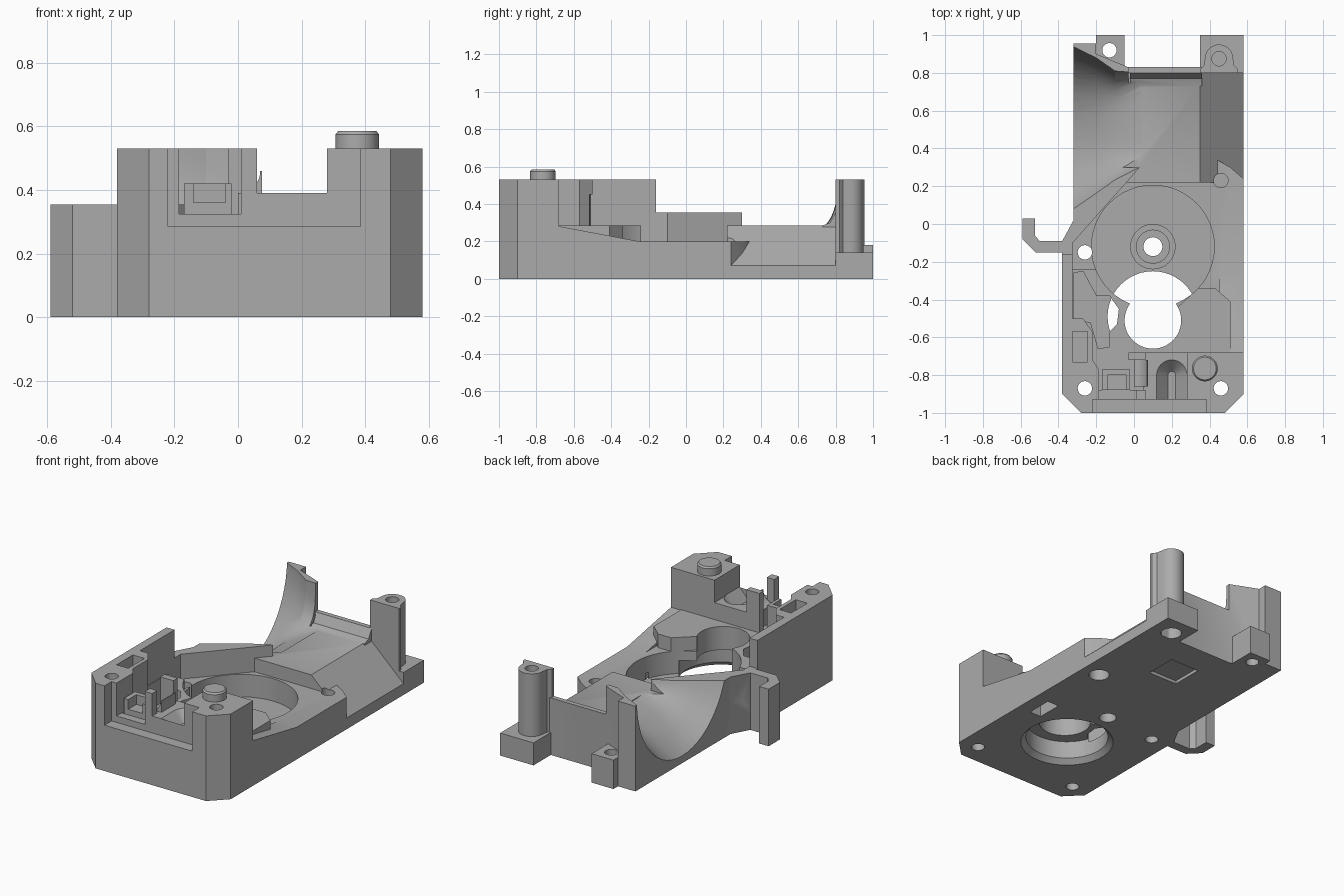
import bpy, bmesh
from math import sin, cos, pi

if "Cube" in bpy.data.objects:
    bpy.data.objects.remove(bpy.data.objects["Cube"])

grey = bpy.data.materials.new("plain_grey")
grey.use_nodes = True
grey.diffuse_color = (.41, .41, .41, 1)
grey.node_tree.nodes["Principled BSDF"].inputs["Base Color"].default_value = grey.diffuse_color

# Shared heights
LEDGE, RIM, RIB, TOP = .2, .285, .355, .53
INSIDE, BELOW, ABOVE = .1, -.1, .8
# Shared edges in plan
LEFT, RIGHT, FRONT, BACK, REAR = -.38, .58, -1, .82, 1
SIDE, INNER, STEP, RECESS = -.32, -.325, -.68, -.93
CORNER = .1
# Shared centres
HUB = (.1, -.12)
OPENING = (.1, -.49)
TOWER = (.45, .875)
SCREW = .038


def loft(name, rings):
    """Closed solid through rings of equal length."""
    bm = bmesh.new()
    loops = [[bm.verts.new(p) for p in ring] for ring in rings]
    for a, b in zip(loops, loops[1:]):
        for i in range(len(a)):
            bm.faces.new((a[i - 1], a[i], b[i], b[i - 1]))
    bm.faces.new(loops[0])
    bm.faces.new(loops[-1])
    bmesh.ops.recalc_face_normals(bm, faces=bm.faces)
    mesh = bpy.data.meshes.new(name)
    bm.to_mesh(mesh)
    bm.free()
    mesh.materials.append(grey)
    ob = bpy.data.objects.new(name, mesh)
    bpy.context.scene.collection.objects.link(ob)
    return ob


def prism(name, outline, low, high):
    return loft(name, [[(x, y, z) for x, y in outline] for z in (low, high)])


def box(name, x0, x1, y0, y1, low, high):
    return prism(name, [(x0, y0), (x1, y0), (x1, y1), (x0, y1)], low, high)


def along_x(name, profile, x0, x1):
    return loft(name, [[(x, y, z) for y, z in profile] for x in (x0, x1)])


def along_y(name, profile, y0, y1):
    return loft(name, [[(x, y, z) for x, z in profile] for y in (y0, y1)])


def arc(centre, radius, turn=2 * pi, steps=48):
    return [(centre[0] + radius * cos(turn * i / steps), centre[1] + radius * sin(turn * i / steps))
            for i in range(steps)]


def disc(name, centre, radius, low, high, top_radius=None):
    return loft(name, [[(*p, low) for p in arc(centre, radius)],
                       [(*p, high) for p in arc(centre, top_radius or radius)]])


def combine(target, part, operation):
    bpy.context.view_layer.objects.active = target
    mod = target.modifiers.new(operation, 'BOOLEAN')
    mod.operation, mod.solver, mod.object = operation, 'EXACT', part
    bpy.ops.object.modifier_apply(modifier=mod.name)
    bpy.data.objects.remove(part)


def add(part):
    combine(body, part, 'UNION')


def cut(part, target=None):
    combine(target or body, part, 'DIFFERENCE')


# Base slab with chamfered front corners
left_corner = [(LEFT, FRONT + CORNER), (LEFT + CORNER, FRONT)]
right_corner = [(RIGHT - CORNER, FRONT), (RIGHT, FRONT + CORNER)]
body = prism("main_housing", left_corner + right_corner + [
    (RIGHT, .24), (.51, .3), (.44, .34), (.36, .3), (SIDE, .3), (SIDE, .02), (LEFT, -.09)], 0, LEDGE)

# Front step, blocks and walls
add(prism("front_step", left_corner + right_corner + [(RIGHT, STEP), (LEFT, STEP)], INSIDE, RIM))
add(prism("inner_plateau", [(INNER, -.7), (.51, -.7), (.51, -.41), (.43, -.34), (.34, -.34),
                            (.22, -.45), (0, -.42), (-.2, -.24), (INNER, -.24)], INSIDE, RIM))
add(along_x("side_ramp", [(-.7, INSIDE), (-.7, RIM), (-.25, LEDGE), (-.25, INSIDE)], .45, RIGHT))
add(prism("left_block", left_corner + [
    (-.22, FRONT), (-.22, RECESS), (-.185, RECESS), (-.185, -.77), (-.22, -.72),
    (-.22, -.57), (-.27, -.5), (LEFT, -.5)], INSIDE, TOP))
add(box("left_wall", LEFT, INNER, -.55, -.16, INSIDE, TOP))
add(prism("right_block", right_corner + [(RIGHT, STEP), (.28, STEP), (.28, RECESS),
                                         (.385, RECESS), (.385, FRONT)], INSIDE, TOP))
add(box("notch_block", .05, .29, RECESS, STEP, INSIDE, .39))
add(box("front_sill", -.2, .02, RECESS, -.88, INSIDE, .325))
add(box("front_post", .01, .06, RECESS, -.88, INSIDE, TOP))

# Rear floor, diagonal rib and rear walls
add(prism("diagonal_rib", [(LEFT, -.17), (LEFT, -.09), (SIDE, .02), (SIDE, .3), (.03, .3),
                           (-.04, .22), (INNER, -.1), (INNER, -.17)], INSIDE, RIB))
add(along_y("rear_floor", [(SIDE, 0), (RIGHT, 0), (RIGHT, .07), (.35, RIM), (SIDE, RIM)], .22, BACK))
add(prism("rear_corner", [(SIDE, .7), (-.03, .7), (-.03, .83), (-.2, .9), (-.2, .955),
                          (SIDE, .955)], 0, TOP))
add(box("rear_wall", -.05, .37, .8, .83, 0, RIB))
add(along_x("rear_fillet", [(.73, RIM), (.77, .3), (.8, RIB), (.81, RIB), (.81, .25), (.73, .25)],
            -.02, .36))


# Flared scoop opening towards the left side
def scoop_ring(x, y0, y1, floor, power, steps=28):
    middle, half, rim = (y0 + y1) / 2, (y1 - y0) / 2, .56
    ring = [(x, y0, ABOVE)]
    for i in range(steps + 1):
        c, s = cos(pi * i / steps), max(sin(pi * i / steps), 0)
        reach = half * abs(c) ** (2 / power)
        y = middle - reach if c > 0 else middle + reach
        ring.append((x, y, rim - (rim - floor) * s ** (2 / power)))
    return ring + [(x, y1, ABOVE)]


cut(loft("scoop", [scoop_ring(-.34, .03, .95, .03, 2), scoop_ring(-.2, .13, .88, .14, 2.3),
                   scoop_ring(-.1, .21, .81, .22, 3), scoop_ring(.04, .3, .8, .28, 6)]))

# Round pocket and stepped opening
cut(disc("round_pocket", HUB, .325, .06, ABOVE))
cut(disc("drive_opening", OPENING, .24, BELOW, .14))
cut(disc("opening_chamfer", OPENING, .28, -.01, .03, .24))
cut(disc("upper_opening", (.1, -.51), .15, INSIDE, ABOVE))


# Tapered round-ended wire groove
def groove_ring(radius, z):
    outline = arc((.2, -.8), radius, pi, 16) + [(.2 - radius, -.8)]
    return [(x, y, z) for x, y in outline + [(.2 - radius, RECESS), (.2 + radius, RECESS)]]


cut(loft("wire_groove", [groove_ring(.02, .325), groove_ring(.085, .395)]))

# Small cavities and holes
cut(prism("left_cavity", [(SIDE, -.26), (-.27, -.25), (-.2, -.38), (-.13, -.38), (-.08, -.45),
                          (-.09, -.53), (-.13, -.57), (-.13, -.65), (-.19, -.66),
                          (-.23, -.52), (SIDE, -.51)], .12, .45))
cut(box("wall_slot", INNER, -.245, -.73, -.57, RIB, ABOVE))
cut(box("square_recess", .05, .25, .44, .64, BELOW, .02))
cut(box("lower_slot", .41, .49, -.36, -.2, BELOW, INSIDE))
cut(disc("lower_bore", (.46, .23), .06, BELOW, .08))
cut(disc("upper_bore", (.46, .23), SCREW, .12, ABOVE))
for centre in ((-.26, -.87), (.46, -.87), (-.26, -.15)):
    cut(disc("screw_hole", centre, SCREW, BELOW, ABOVE))

# Hub on the pocket floor
hub = disc("hub", HUB, .12, .05, .085)
combine(hub, disc("hub_collar", HUB, .09, .06, .11), 'UNION')
for part in (hub, body):
    cut(disc("axle_hole", HUB, .05, BELOW, ABOVE), part)

# Side hook
hook = prism("side_hook", [(-.37, -.09), (-.37, -.15), (-.52, -.15), (-.59, -.08), (-.59, .03),
                           (-.525, .03), (-.525, -.06), (-.5, -.09)], 0, RIB)

# Rear mounting tabs and screw tower
left_tab = box("left_rear_tab", -.2, -.05, BACK, REAR, 0, .18)
cut(disc("tab_hole", (-.13, .92), SCREW, BELOW, ABOVE), left_tab)
right_tab = box("right_rear_tab", .35, RIGHT, .8, REAR, 0, .14)
cut(disc("tab_bore", TOWER, .06, BELOW, INSIDE), right_tab)
tower = prism("screw_tower", arc(TOWER, .075, pi, 20) + [
    (.375, .875), (.37, .84), (.35, BACK), (.35, .8), (.55, .8), (.55, BACK), (.53, .84)], INSIDE, TOP)
cut(disc("tower_hole", TOWER, SCREW, RIB, ABOVE), tower)

# Locating boss with a softened rim
boss = disc("locating_boss", (.375, -.765), .068, .5, .575)
combine(boss, disc("boss_rim", (.375, -.765), .068, .575, RIM + .3, .06), 'UNION')

# Small switch seat with its clip and cradle
seat = box("switch_seat", -.17, -.02, -.88, -.77, .25, .42)
cut(box("seat_gap", -.14, -.04, -.9, -.8, .36, ABOVE), seat)
clip = box("retaining_clip", -.03, .06, -.72, STEP, .25, TOP)
cradle = box("clip_cradle", 0, .075, -.86, -.72, .25, .46)
cut(along_y("cradle_groove", arc((0, .46), .07), -.9, -.7), cradle)

# Shade curved walls smoothly, keep the machined edges crisp
parts = (body, hub, hook, left_tab, right_tab, tower, boss, seat, clip, cradle)
for ob in bpy.context.scene.objects:
    ob.select_set(ob in parts)
bpy.context.view_layer.objects.active = body
bpy.ops.object.shade_smooth_by_angle(angle=pi / 6)
